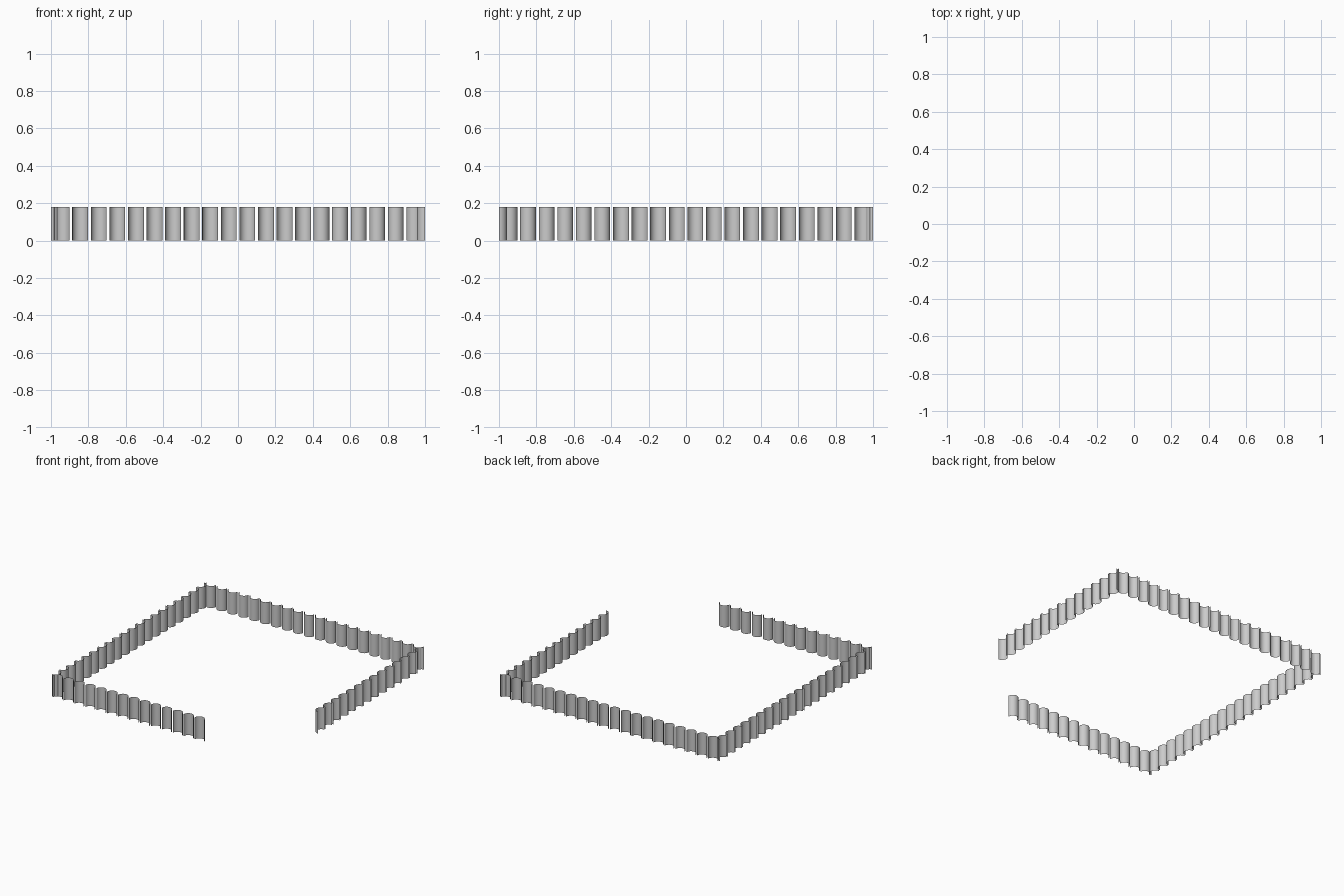
import bpy, bmesh, math
from mathutils import Matrix

if "Cube" in bpy.data.objects:
    bpy.data.objects.remove(bpy.data.objects["Cube"])

R, H, SEG = 0.042, 0.18, 16      # half-log radius, height, arc segments
FIRST, PITCH = -0.943, 0.0993    # first centre and spacing along a side


def edging_row(name, count, angle, flip=False):
    """Row of open half-round palings along the y = -1 side, bulging inward, then turned into place."""
    bm = bmesh.new()
    for i in range(count):
        cx = FIRST + i * PITCH
        if flip:
            cx = -cx
        rings = []
        for z in (0, H):
            rings.append([bm.verts.new((cx + R * math.cos(math.pi * k / SEG),
                                        -1 + R * math.sin(math.pi * k / SEG), z))
                          for k in range(SEG + 1)])
        low, high = rings
        for k in range(SEG):
            f = bm.faces.new((low[k], low[k + 1], high[k + 1], high[k]))
            f.smooth = True
    bm.transform(Matrix.Rotation(angle, 4, 'Z'))
    mesh = bpy.data.meshes.new(name)
    bm.to_mesh(mesh)
    bm.free()
    obj = bpy.data.objects.new(name, mesh)
    bpy.context.collection.objects.link(obj)
    return obj


# Two full sides and two short sides, leaving the front right corner open
edging_row("front_edging", 14, 0)
edging_row("right_edging", 14, math.pi / 2, flip=True)
edging_row("back_edging", 20, math.pi)
edging_row("left_edging", 20, -math.pi / 2)
